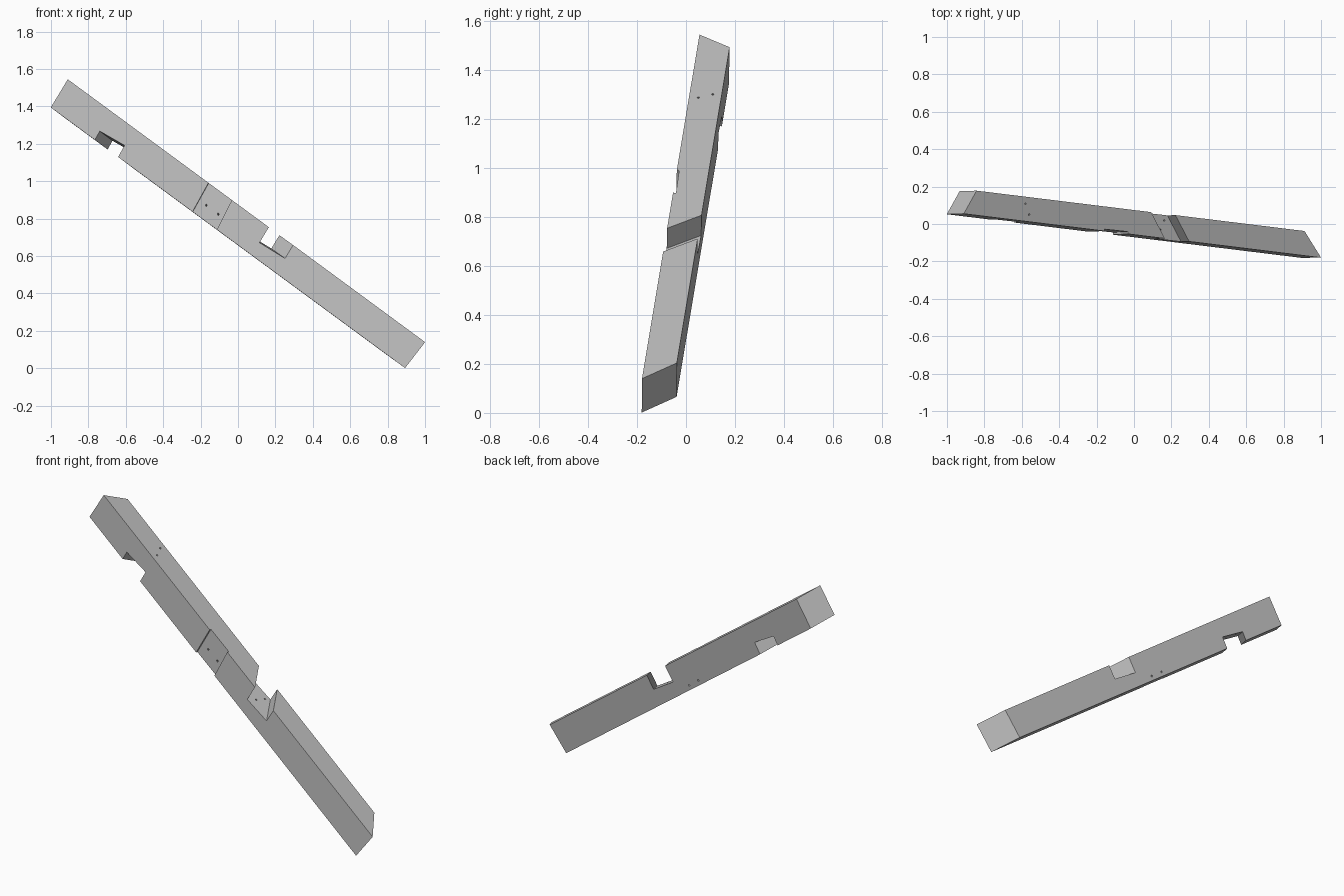
import bpy, bmesh
from mathutils import Matrix, Vector

cube = bpy.data.objects.get("Cube")
if cube:
    bpy.data.objects.remove(cube, do_unlink=True)

# Beam frame: t runs down its length, s from front to back, h upward
ORIGIN = Vector((-0.91, 0.055, 1.545))
ALONG = Vector((0.8016, -0.0986, -0.5896)).normalized()
BACK = Vector((0.075, 0.995, -0.064))
BACK = (BACK - ALONG * BACK.dot(ALONG)).normalized()
UP = ALONG.cross(BACK) * -1
if UP.z < 0:
    UP = -UP
WIDTH, DEPTH = 0.131, 0.175


def place(t, s, h):
    return ORIGIN + ALONG * t + BACK * s + UP * h


def make_object(name, bm):
    bmesh.ops.recalc_face_normals(bm, faces=bm.faces[:])
    mesh = bpy.data.meshes.new(name)
    bm.to_mesh(mesh)
    bm.free()
    obj = bpy.data.objects.new(name, mesh)
    bpy.context.collection.objects.link(obj)
    return obj


def skew_block(name, left, right):
    """Six-sided block; each end lists four (t, s, h) corners in order."""
    bm = bmesh.new()
    a = [bm.verts.new(place(*p)) for p in left]
    b = [bm.verts.new(place(*p)) for p in right]
    bm.faces.new(a)
    bm.faces.new(b[::-1])
    for i in range(4):
        j = (i + 1) % 4
        bm.faces.new((a[i], b[i], b[j], a[j]))
    return make_object(name, bm)


def channel(name, t0, t1, skew, lean, floors, outer):
    """Slot cutter crossing the beam at an angle, with a sloping floor."""
    ends = []
    for t, floor in zip((t0, t1), floors):
        corners = []
        for s, h in ((-0.05, outer), (WIDTH + 0.05, outer),
                     (WIDTH + 0.05, floor), (-0.05, floor)):
            corners.append((t + skew * s / WIDTH + lean * h, s, h))
        ends.append(corners)
    return skew_block(name, *ends)


def drill(name, start, end, radius=0.005):
    a, b = place(*start), place(*end)
    axis = b - a
    bm = bmesh.new()
    turn = axis.to_track_quat('Z', 'Y').to_matrix().to_4x4()
    bmesh.ops.create_cone(bm, cap_ends=True, segments=10, radius1=radius,
                          radius2=radius, depth=axis.length,
                          matrix=Matrix.Translation((a + b) / 2) @ turn)
    return make_object(name, bm)


# Beam with mitred ends
beam = skew_block(
    "beam",
    [(0, 0, 0), (0.073, WIDTH, 0), (0.089, WIDTH, -DEPTH), (0.016, 0, -DEPTH)],
    [(2.383, 0, 0), (2.26, WIDTH, 0), (2.256, WIDTH, -DEPTH), (2.379, 0, -DEPTH)])

# Skewed notches in the upper and lower sides
cutters = [
    channel("upper_notch", 1.341, 1.503, -0.104, -0.09, (-0.096, -0.083), 0.06),
    channel("lower_notch", 0.288, 0.443, 0.073, -0.125, (-0.122, -0.105), -0.24),
]

# Shallow housing across the front
cutters.append(skew_block(
    "front_housing",
    [(0.93, -0.03, 0.04), (0.934, 0.010, 0.04), (0.968, 0.010, -0.22), (0.964, -0.03, -0.22)],
    [(1.085, -0.03, 0.04), (1.089, 0.012, 0.04), (1.132, 0.012, -0.22), (1.128, -0.03, -0.22)]))

# Paired peg holes through each joint
for t in (0.993, 1.073):
    cutters.append(drill("front_hole", (t - 0.02, -0.036, -0.086),
                         (t + 0.093, 0.167, -0.164)))
for t, s in ((0.403, 0.094), (0.432, 0.038)):
    cutters.append(drill("upper_hole", (t, s, 0.05), (t, s, -0.15)))
for t, s in ((1.391, 0.102), (1.374, 0.049)):
    cutters.append(drill("notch_hole", (t, s, -0.02), (t, s, -0.22)))

# Cut the joints and discard the cutters
bpy.context.view_layer.objects.active = beam
for cutter in cutters:
    cutter.hide_render = True
    mod = beam.modifiers.new(cutter.name, 'BOOLEAN')
    mod.operation = 'DIFFERENCE'
    mod.solver = 'EXACT'
    mod.object = cutter
    bpy.ops.object.modifier_apply(modifier=mod.name)
    bpy.data.objects.remove(cutter, do_unlink=True)

# Plain grey finish
grey = bpy.data.materials.new("plain_grey")
grey.use_nodes = True
colour = (0.52, 0.52, 0.52, 1)
grey.diffuse_color = colour
grey.node_tree.nodes["Principled BSDF"].inputs["Base Color"].default_value = colour
beam.data.materials.clear()
beam.data.materials.append(grey)
for face in beam.data.polygons:
    face.material_index = 0
    face.use_smooth = False
